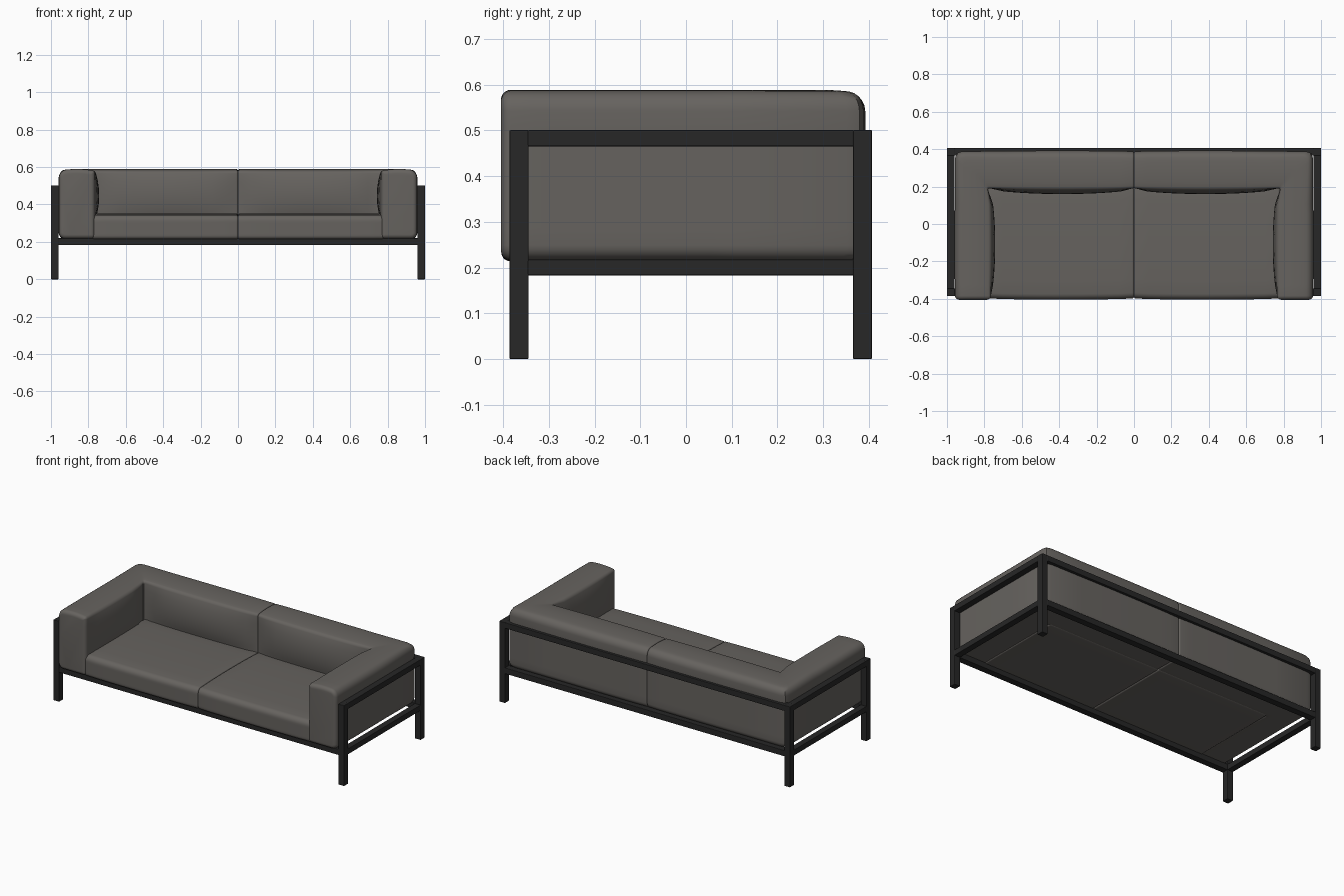
import bpy, bmesh, math
from mathutils import Vector

if "Cube" in bpy.data.objects:
    bpy.data.objects.remove(bpy.data.objects["Cube"])


def material(name, col):
    m = bpy.data.materials.new(name)
    m.diffuse_color = (*col, 1)
    m.use_nodes = True
    m.node_tree.nodes["Principled BSDF"].inputs["Base Color"].default_value = m.diffuse_color
    return m


FABRIC = material("warm grey fabric", (0.133, 0.124, 0.114))
METAL = material("charcoal frame", (0.020, 0.020, 0.020))


def finish(bm, name, mat, mirror=True, bevel=0, smooth=False):
    bmesh.ops.recalc_face_normals(bm, faces=bm.faces)
    me = bpy.data.meshes.new(name)
    bm.to_mesh(me)
    bm.free()
    me.materials.append(mat)
    ob = bpy.data.objects.new(name, me)
    bpy.context.collection.objects.link(ob)
    if bevel:
        b = ob.modifiers.new("bevel", 'BEVEL')
        b.width, b.segments = bevel, 2
    if mirror:
        m = ob.modifiers.new("mirror", 'MIRROR')
        m.use_mirror_merge = False
    if smooth:
        bpy.ops.object.select_all(action='DESELECT')
        ob.select_set(True)
        bpy.context.view_layer.objects.active = ob
        bpy.ops.object.shade_smooth_by_angle(angle=math.radians(40))
    return ob


def box(name, x, y, z, mat=METAL, mirror=True, bevel=0.003):
    bm = bmesh.new()
    bmesh.ops.create_cube(bm, size=1)
    for v in bm.verts:
        for k, (a, b) in enumerate((x, y, z)):
            v.co[k] = a if v.co[k] < 0 else b
    finish(bm, name, mat, mirror, bevel)


def profile(w, z0, z1, radii, inset, crown, bulge):
    """Padded rounded rectangle: u across (0 outer, w inner), z up."""
    pts = []
    rs = [max(r - inset, 0.004) for r in radii]
    lo, hi, zl, zh = inset, w - inset, z0 + inset, z1 - inset
    centres = [(hi - rs[0], zl + rs[0]), (hi - rs[1], zh - rs[1]),
               (lo + rs[2], zh - rs[2]), (lo + rs[3], zl + rs[3])]

    def arc(n, deg):
        a = math.radians(deg)
        return Vector(centres[n]) + rs[n] * Vector((math.cos(a), math.sin(a)))
    for n in range(4):
        start = -90 + 90 * n
        pts += [arc(n, start + 18 * k) for k in range(6)]
        p, q = arc(n, start + 90), arc((n + 1) % 4, start + 90)
        pts += [p.lerp(q, k / 8) for k in range(1, 8)]
    out = []
    for u, z in pts:
        fu = min(max(u / w, 0), 1)
        fz = min(max((z - z0) / (z1 - z0), 0), 1)
        fb = min(max((z - 0.31) / 0.275, 0), 1)     # padding swells above the seat
        u2 = u + bulge * fu * max(math.sin(math.pi * fb), 0) ** 0.7
        z2 = z + crown * max(fz - 0.5, 0) * 2 * max(math.sin(math.pi * fu), 0) ** 0.7
        out.append((u2, z2))
    return out


def cushion(name, stations, z0, z1, radii, caps, crown):
    """Loft padded sections through (outer, inner, bulge) stations, rounding both ends."""
    st = [(Vector(o), Vector(i), b, 0) for o, i, b in stations]

    def cap(end, nxt, c):
        d = nxt[0] - end[0]
        d = Vector((0, 1)) if abs(d.y) > abs(d.x) else Vector((math.copysign(1, d.x), 0))
        res = []
        for k in range(6):
            a = math.radians(18 * k)
            off = d * c * (1 - math.cos(a))
            res.append((end[0] + off, end[1] + off, 0, c * (1 - math.sin(a))))
        return res
    rows = cap(st[0], st[1], caps[0]) + st[1:-1] + cap(st[-1], st[-2], caps[1])[::-1]
    bm = bmesh.new()
    rings = []
    for o, i, b, ins in rows:
        w = (i - o).length
        d = (i - o) / w
        rings.append([bm.verts.new((*(o + d * u), z))
                      for u, z in profile(w, z0, z1, radii, ins, crown, b)])
    for A, B in zip(rings, rings[1:]):
        for k in range(len(A)):
            j = (k + 1) % len(A)
            bm.faces.new((A[k], A[j], B[j], B[k]))
    bm.faces.new(rings[0])
    bm.faces.new(rings[-1])
    finish(bm, name, FABRIC, smooth=True)


def S(t):
    return max(math.sin(math.pi * t), 0) ** 0.5


# arm and back cushions, wrapping round the corner
path = [((0.957, -0.405), (0.765, -0.405), 0)]
for k in range(1, 10):
    t = k / 10
    y = -0.38 + 0.54 * t
    path.append(((0.957 + 0.002 * S(t), y), (0.768, y), 0.026 * S(t)))
path += [((0.957, 0.352), (0.781, 0.184), 0),
         ((0.948, 0.379), (0.778, 0.189), 0),
         ((0.92, 0.388), (0.772, 0.191), 0)]
for k in range(1, 11):
    t = k / 11
    x = 0.765 * (1 - t)
    path.append(((x, 0.388 + 0.004 * S(t)), (x, 0.19), 0.03 * S(t)))
path.append(((0, 0.388), (0, 0.19), 0))
cushion("arm_and_back_cushion", path, 0.217, 0.579,
        (0.02, 0.013, 0.036, 0.032), (0.022, 0.01), 0.01)

# seat cushions
seat = []
for k in range(11):
    x = 0.78 * k / 10
    seat.append(((x, -0.398 - 0.006 * S(k / 10)), (x, 0.22), 0))
cushion("seat_cushion", seat, 0.214, 0.342, (0.02, 0.02, 0.03, 0.02), (0.01, 0.01), 0.009)

# frame: posts and side rails (mirrored)
FY, RY = (-0.386, -0.344), (0.365, 0.407)
box("front_leg", (0.96, 1.0), FY, (0, 0.501))
box("rear_leg", (0.96, 1.0), RY, (0, 0.501))
box("side_top_rail", (0.96, 1.0), (-0.346, 0.367), (0.465, 0.501))
box("side_bottom_rail", (0.96, 1.0), (-0.346, 0.367), (0.183, 0.218))

# long rails
box("front_rail", (-0.962, 0.962), FY, (0.183, 0.22), mirror=False)
box("rear_bottom_rail", (-0.962, 0.962), RY, (0.183, 0.22), mirror=False)
box("rear_top_rail", (-0.962, 0.962), RY, (0.465, 0.501), mirror=False)
